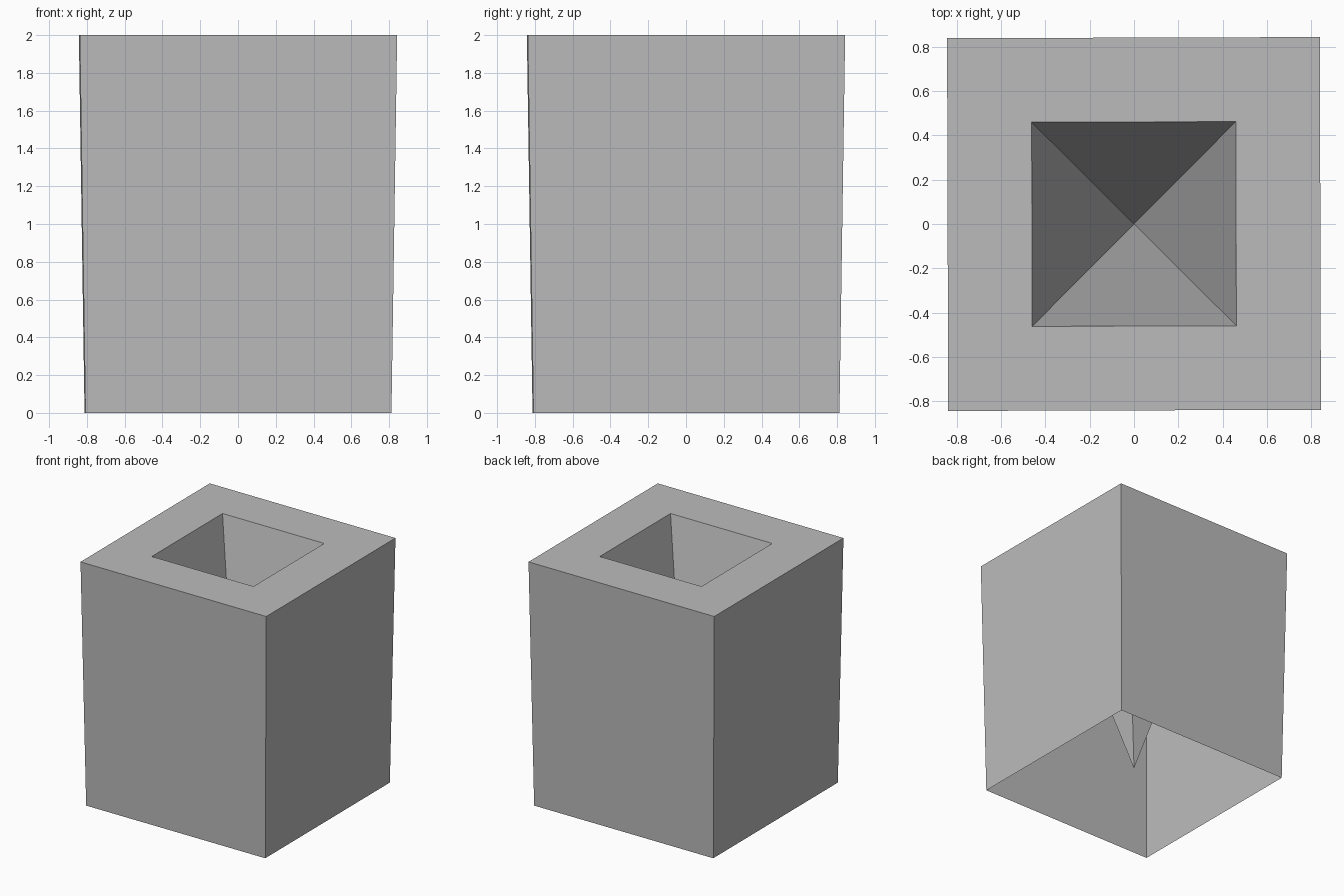
import bpy
import bmesh

cube = bpy.data.objects.get("Cube")
if cube:
    bpy.data.objects.remove(cube, do_unlink=True)

# Plain grey material
grey = bpy.data.materials.new("plain grey")
grey.use_nodes = True
colour = (0.5, 0.5, 0.5, 1.0)
grey.diffuse_color = colour
grey.node_tree.nodes["Principled BSDF"].inputs["Base Color"].default_value = colour

BASE, TOP, PIT = 0.81, 0.84, 0.46   # half widths
HEIGHT, PIT_BOTTOM = 2.0, 0.14
CORNERS = ((-1, -1), (1, -1), (1, 1), (-1, 1))

bm = bmesh.new()


def square(half, z):
    return [bm.verts.new((x * half, y * half, z)) for x, y in CORNERS]


def band(lower, upper):
    for i in range(4):
        j = (i + 1) % 4
        bm.faces.new((lower[i], lower[j], upper[j], upper[i]))


# Tapered walls with an open underside, then the flat rim
foot = square(BASE, 0)
edge = square(TOP, HEIGHT)
mouth = square(PIT, HEIGHT)
band(foot, edge)
band(edge, mouth)

# Pit narrowing to a point
tip = bm.verts.new((0, 0, PIT_BOTTOM))
for i in range(4):
    bm.faces.new((mouth[i], mouth[(i + 1) % 4], tip))

mesh = bpy.data.meshes.new("tapered_block")
bm.to_mesh(mesh)
bm.free()
mesh.materials.append(grey)
block = bpy.data.objects.new("tapered_block", mesh)
block.rotation_euler.z = 0.003
bpy.context.collection.objects.link(block)
